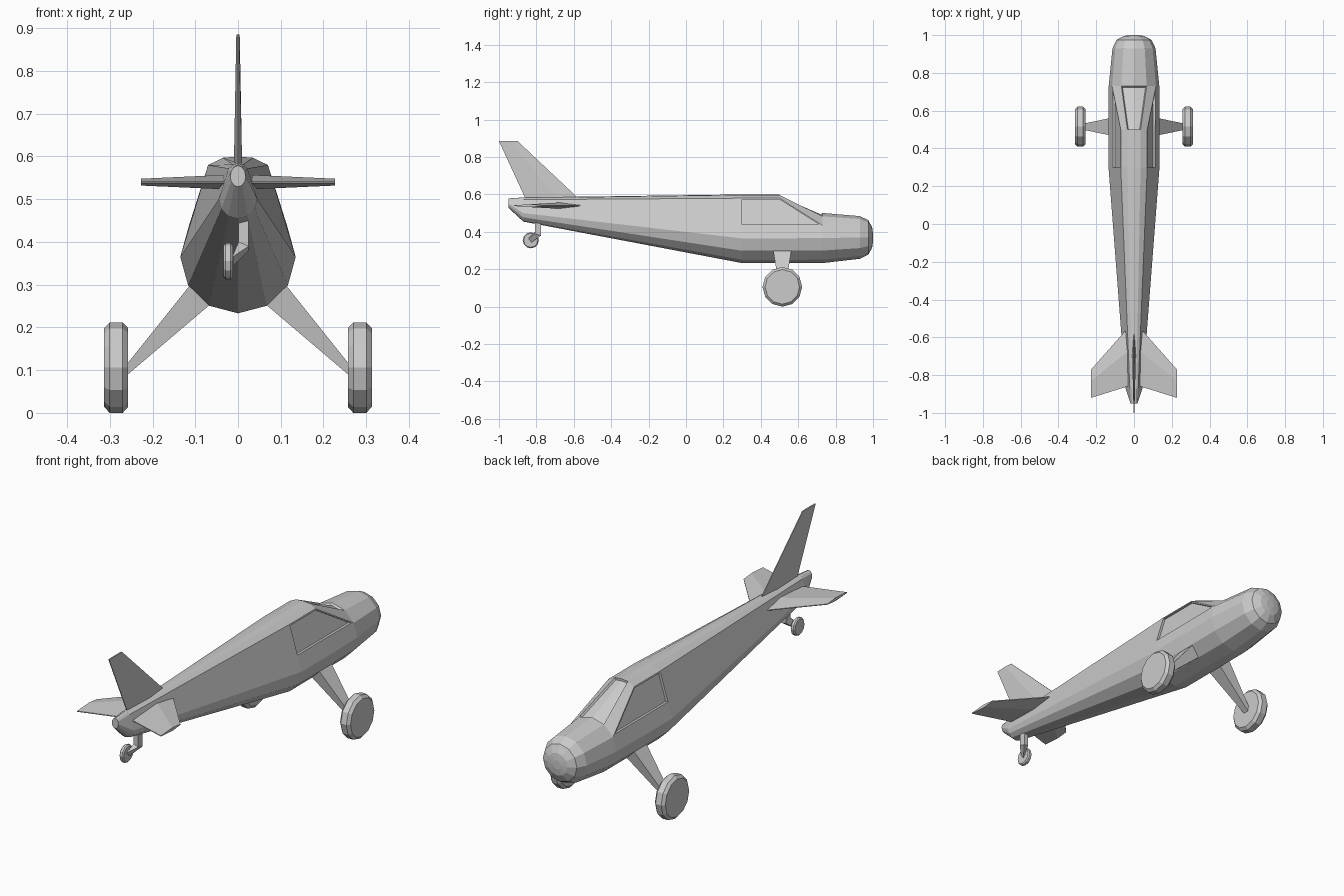
import bpy, bmesh
from math import sin, cos, pi, radians

if "Cube" in bpy.data.objects:
    bpy.data.objects.remove(bpy.data.objects["Cube"])


def make(name, verts, faces):
    me = bpy.data.meshes.new(name)
    me.from_pydata(verts, [], faces)
    bm = bmesh.new()
    bm.from_mesh(me)
    bmesh.ops.recalc_face_normals(bm, faces=bm.faces)
    bm.to_mesh(me)
    bm.free()
    ob = bpy.data.objects.new(name, me)
    bpy.context.collection.objects.link(ob)
    return ob


def loft(name, rings):
    n = len(rings[0])
    verts = [p for r in rings for p in r]
    faces = [(i * n + j, i * n + (j + 1) % n, (i + 1) * n + (j + 1) % n, (i + 1) * n + j)
             for i in range(len(rings) - 1) for j in range(n)]
    faces += [tuple(range(n)), tuple(range(len(verts) - n, len(verts)))]
    return make(name, verts, faces)


def section(y, zc, hw, low, upper):
    # half outline from keel to roof, then mirrored: 12 sides
    half = [(hw * sin(radians(a)), zc - low * cos(radians(a))) for a in (0, 30, 60, 90)] + upper
    return [(x, y, z) for x, z in half] + [(-x, y, z) for x, z in half[-2:0:-1]]


def round_section(y, zc, r):
    return section(y, zc, r, r, [(r * sin(radians(a)), zc + r * cos(radians(a))) for a in (60, 30, 0)])


def mirror_points(pts, s):
    return [(s * x, y, z) for x, y, z in pts]


# Fuselage, tail to nose
cabin = [(.07, .58), (.035, .597), (0, .6)]
body = loft("fuselage", [
    section(-.95, .553, .018, .024, [(.016, .566), (.009, .575), (0, .579)]),
    section(-.87, .5, .045, .045, [(.022, .572), (.012, .581), (0, .584)]),
    section(.30, .365, .135, .132, cabin),
    section(.50, .365, .135, .132, cabin),
    round_section(.73, .367, .134),
    round_section(.93, .37, .114),
    round_section(.975, .37, .092),
    round_section(.995, .37, .055),
    round_section(1.0, .37, .022)])

# Recessed windscreen
bm = bmesh.new()
bm.from_mesh(body.data)
screen = []
for f in bm.faces:
    c = f.calc_center_median()
    if .55 < c.y < .7 and abs(c.x) < .04 and c.z > .5:
        screen.append(f)
bmesh.ops.inset_region(bm, faces=screen, thickness=.004, depth=-.01, use_even_offset=True)
bm.to_mesh(body.data)
bm.free()

# Recessed side windows
outline = [(.30, .44), (.71, .44), (.50, .573), (.30, .573)]
for side, s in (("right", 1), ("left", -1)):
    rings = [mirror_points([(.135 - .3 * (z - .365) + d, y, z) for y, z in outline], s)
             for d in (-.012, .05)]
    cutter = loft(side + "_window_cutter", rings)
    cutter.hide_render = True
    cutter.hide_set(True)
    mod = body.modifiers.new(side + "_window", "BOOLEAN")
    mod.operation = "DIFFERENCE"
    mod.solver = "EXACT"
    mod.object = cutter


# Tail surfaces: diamond airfoil between root and tip
def tail_section(at, lead, trail, thick, place):
    mid = lead + (trail - lead) * .4
    return [place(at, lead, .002), place(at, mid, thick), place(at, trail, .002),
            place(at, trail, -.002), place(at, mid, -thick), place(at, lead, -.002)]


for side, s in (("right", 1), ("left", -1)):
    def flat(a, y, t):
        return (s * a, y, .54 + t)
    loft(side + "_stabilizer", [tail_section(.005, -.53, -.85, .019, flat),
                                tail_section(.05, -.57, -.865, .016, flat),
                                tail_section(.227, -.77, -.92, .008, flat)])


def upright(a, y, t):
    return (t, y, a)


loft("tail_fin", [tail_section(.56, -.555, -.85, .010, upright),
                  tail_section(.885, -.90, -1.0, .004, upright)])


# Wheels: 12-sided with chamfered tread
def wheel(name, x0, x1, y, z, r):
    w = x1 - x0
    rings = []
    for x, rr in ((x0, r * .87), (x0 + w * .23, r), (x1 - w * .23, r), (x1, r * .87)):
        rings.append([(x, y + rr * sin(i * pi / 6), z + rr * cos(i * pi / 6)) for i in range(12)])
    return loft(name, rings)


wheel("right_main_wheel", .257, .313, .515, .106, .106)
wheel("left_main_wheel", -.313, -.257, .515, .106, .106)
wheel("tail_wheel", -.034, -.012, -.83, .355, .043)

# Main gear legs
for side, s in (("right", 1), ("left", -1)):
    top = [(.105, .465, .308), (.06, .475, .258), (.06, .555, .258), (.105, .565, .308)]
    foot = [(.26, .497, .114), (.26, .501, .088), (.26, .529, .088), (.26, .533, .114)]
    loft(side + "_gear_leg", [mirror_points(top, s), mirror_points(foot, s)])

# Tail wheel strut: down, then angled to the hub
loft("tail_wheel_strut", [
    [(.001, -.808, .48), (.025, -.808, .48), (.025, -.775, .48), (.001, -.775, .48)],
    [(.001, -.808, .40), (.025, -.808, .39), (.025, -.775, .38), (.001, -.775, .385)],
    [(-.013, -.842, .366), (-.011, -.842, .366), (-.011, -.826, .343), (-.013, -.826, .343)]])
